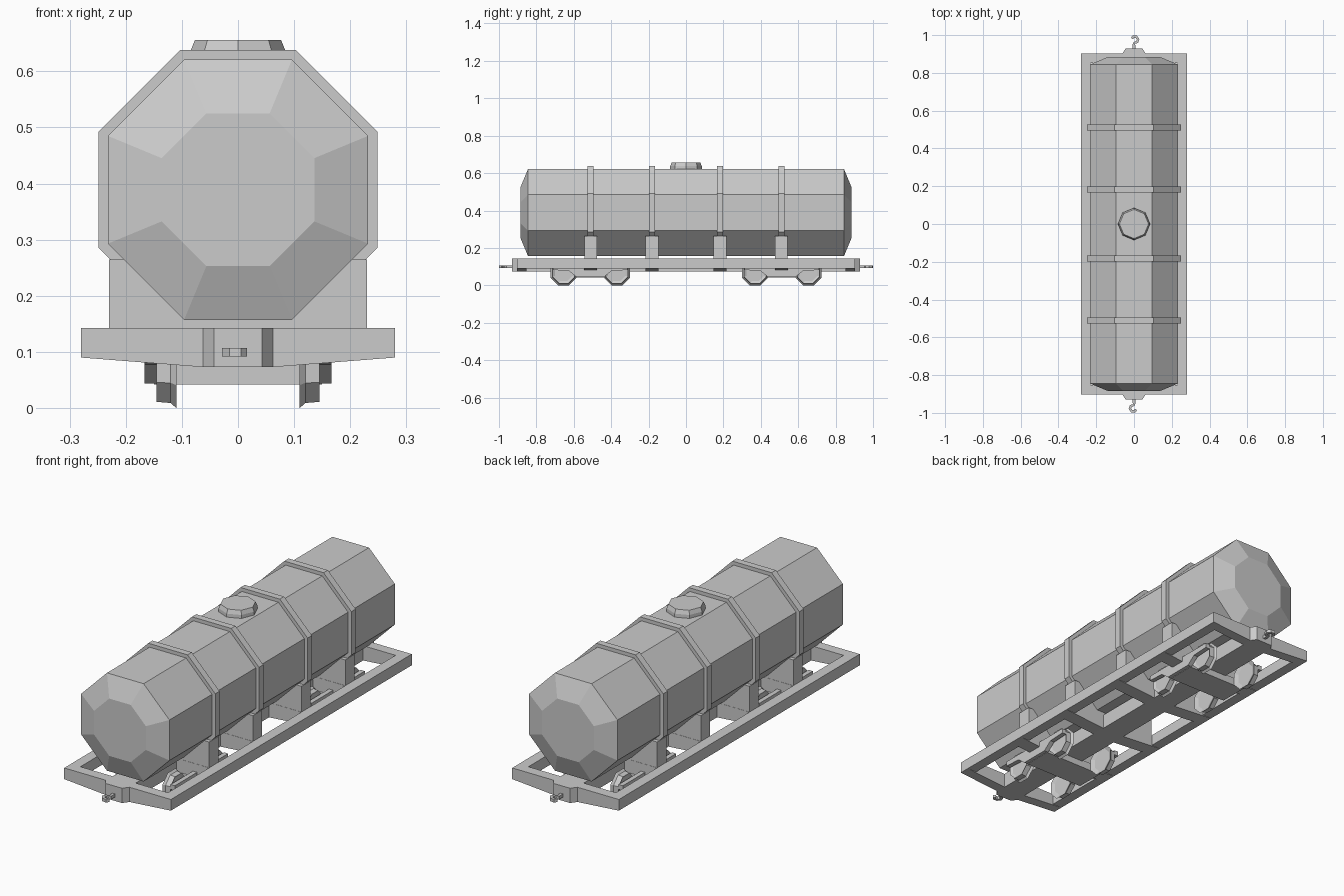
import bpy, bmesh, math

if "Cube" in bpy.data.objects:
    bpy.data.objects.remove(bpy.data.objects["Cube"])

PLACE = {'X': lambda u, v, t: (t, u, v),
         'Y': lambda u, v, t: (u, t, v),
         'Z': lambda u, v, t: (u, v, t)}


def finish(name, bm):
    bmesh.ops.recalc_face_normals(bm, faces=bm.faces)
    me = bpy.data.meshes.new(name)
    bm.to_mesh(me)
    bm.free()
    ob = bpy.data.objects.new(name, me)
    bpy.context.collection.objects.link(ob)
    return ob


def loft(name, rings, axis, closed=False):
    """Join rings of (u, v) points, each at its own position t on the axis."""
    bm = bmesh.new()
    vs = [[bm.verts.new(PLACE[axis](u, v, t)) for u, v in pts] for t, pts in rings]
    n = len(vs[0])
    pairs = list(zip(vs, vs[1:])) + ([(vs[-1], vs[0])] if closed else [])
    for a, b in pairs:
        for i in range(n):
            j = (i + 1) % n
            bm.faces.new((a[i], a[j], b[j], b[i]))
    if not closed:
        bm.faces.new(vs[0])
        bm.faces.new(vs[-1])
    return finish(name, bm)


def prism(name, pts, axis, a, b):
    return loft(name, [(a, pts), (b, pts)], axis)


def box(name, x0, x1, y0, y1, z0, z1):
    return prism(name, [(x0, y0), (x1, y0), (x1, y1), (x0, y1)], 'Z', z0, z1)


def octagon(apothem, cu=0, cv=0, phase=22.5):
    r = apothem / math.cos(math.pi / 8)
    return [(cu + r * math.cos(math.radians(phase + 45 * i)),
             cv + r * math.sin(math.radians(phase + 45 * i))) for i in range(8)]


# Octagonal tank with bevelled ends
TZ = 0.389
loft("tank", [(y, octagon(r, 0, TZ)) for y, r in
              [(-0.885, 0.136), (-0.845, 0.232), (0.845, 0.232), (0.885, 0.136)]], 'Y')

# Filler hatch on top
loft("hatch", [(0.61, octagon(0.079)), (0.637, octagon(0.078)), (0.656, octagon(0.071))], 'Z')
hatch = bpy.data.objects["hatch"]
hatch.rotation_euler.z = math.pi / 8

# Tapered cross member profile, shared by end beams and cross members
beam = [(-0.28, 0.143), (-0.28, 0.09), (-0.062, 0.073),
        (0.062, 0.073), (0.28, 0.09), (0.28, 0.143)]
# Saddle profile cradling the tank
saddle = [(-0.23, 0.143), (0.23, 0.143), (0.23, 0.265), (0.2, 0.265),
          (0.094, 0.16), (-0.094, 0.16), (-0.2, 0.265), (-0.23, 0.265)]

# Straps, saddles and cross members
for y in (-0.51, -0.182, 0.182, 0.51):
    loft("strap", [(y + d, octagon(r, 0, TZ)) for d, r in
                   [(-0.016, 0.228), (-0.016, 0.249), (0.016, 0.249), (0.016, 0.228)]],
         'Y', closed=True)
    prism("saddle", saddle, 'Y', y - 0.034, y + 0.034)
    prism("cross_member", beam, 'Y', y - 0.035, y + 0.035)

# Underframe rails and centre sill
for s in (-1, 1):
    box("side_rail", s * 0.23, s * 0.28, -0.9, 0.9, 0.09, 0.143)
box("centre_sill", -0.06, 0.06, -0.88, 0.88, 0.073, 0.143)

# Hook outline: centre path widened into a flat ribbon
path = [(0, 0.92), (0, 0.957), (0.017, 0.964), (0.022, 0.978), (0.012, 0.991),
        (-0.003, 0.992), (-0.011, 0.982)]
left, right = [], []
for i, (x, y) in enumerate(path):
    ax, ay = path[max(i - 1, 0)]
    bx, by = path[min(i + 1, len(path) - 1)]
    length = math.hypot(bx - ax, by - ay)
    nx, ny = -(by - ay) / length * 0.007, (bx - ax) / length * 0.007
    left.append((x + nx, y + ny))
    right.append((x - nx, y - ny))
hook = left + right[::-1]

# Ends: beam, coupler pocket and hook; each end is the other turned half round
for s in (-1, 1):
    prism("end_beam", beam, 'Y', s * 0.853, s * 0.903)
    pocket = [(-0.062, 0.89), (-0.062, 0.903), (-0.043, 0.93),
              (0.043, 0.93), (0.062, 0.903), (0.062, 0.89)]
    prism("coupler_pocket", [(s * x, s * y) for x, y in pocket], 'Z', 0.073, 0.143)
    prism("coupler_hook", [(s * x, s * y) for x, y in hook], 'Z', 0.092, 0.107)

# Bogies: bolster, side frames and flanged octagonal wheels
for cy in (-0.512, 0.512):
    box("bogie_bolster", -0.15, 0.15, cy - 0.07, cy + 0.07, 0.042, 0.08)
    side = [(-0.2, 0.082), (-0.2, 0.105), (0.2, 0.105), (0.2, 0.082),
            (0.115, 0.078), (0.072, 0.044), (-0.072, 0.044), (-0.115, 0.078)]
    for s in (-1, 1):
        prism("bogie_side_frame", [(cy + y, z) for y, z in side], 'X', s * 0.145, s * 0.167)
        for d in (-0.142, 0.142):
            loft("wheel", [(s * x, octagon(r, cy + d, 0.07)) for x, r in
                           [(0.118, 0.05), (0.11, 0.07), (0.12, 0.061),
                            (0.145, 0.059), (0.138, 0.047)]], 'X')
